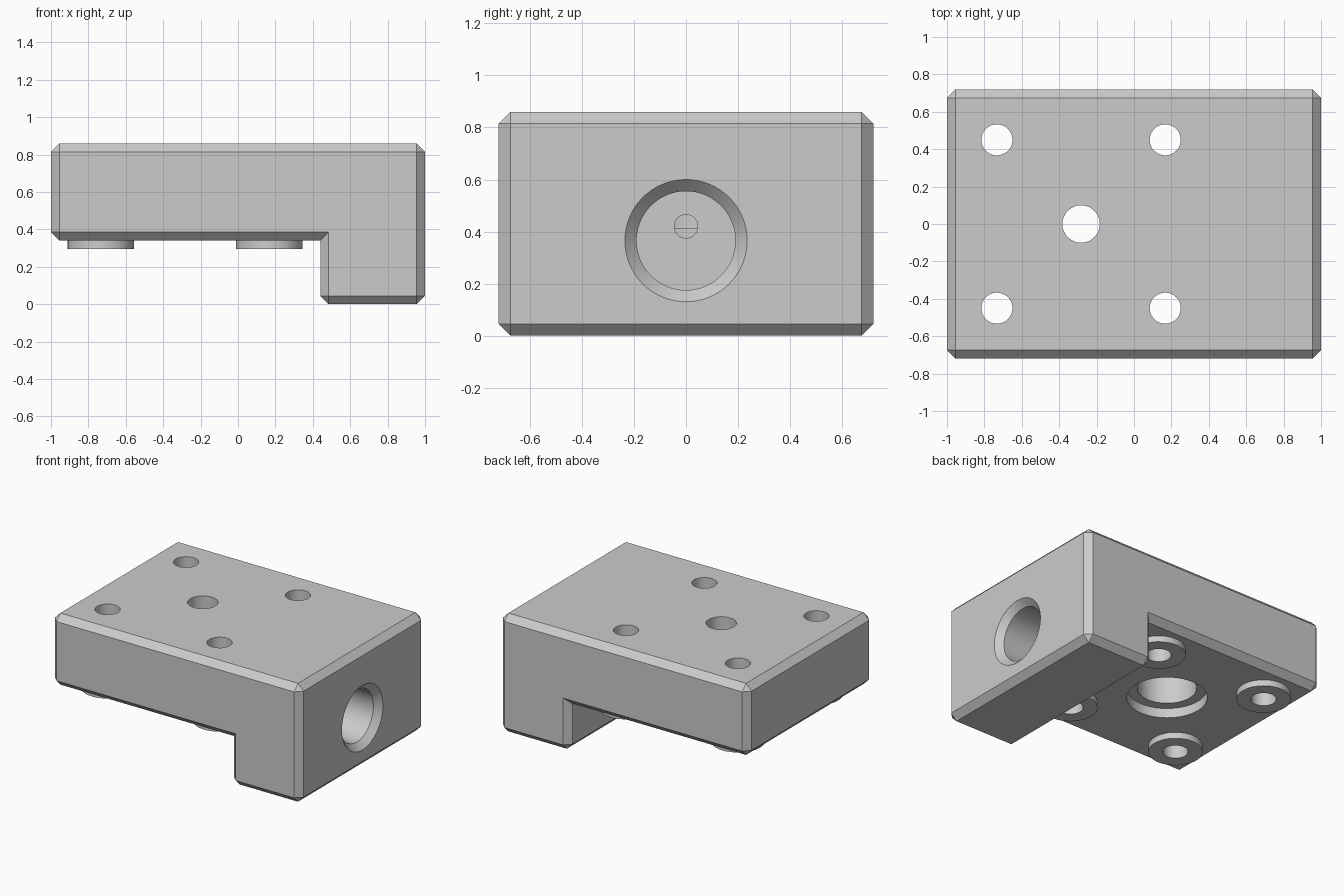
import bpy
import bmesh
from mathutils import Matrix, Vector

old = bpy.data.objects.get("Cube")
if old:
    bpy.data.objects.remove(old, do_unlink=True)

# Main dimensions
HALF_W = 0.72        # half depth along y
TOP = 0.86
UNDER = 0.34         # underside of the thin plate
STEP_X = 0.44        # inner wall of the thick end
CHAMFER = 0.045
POCKET_X = -0.283
BORE_Z = 0.365
SCREW_SPOTS = [(POCKET_X + sx * 0.45, sy * 0.45) for sx in (-1, 1) for sy in (-1, 1)]

gray = bpy.data.materials.new("plain gray")
gray.use_nodes = True
color = (0.6, 0.6, 0.6, 1)
gray.diffuse_color = color
gray.node_tree.nodes["Principled BSDF"].inputs["Base Color"].default_value = color


def to_object(name, bm):
    bmesh.ops.recalc_face_normals(bm, faces=bm.faces)
    mesh = bpy.data.meshes.new(name)
    bm.to_mesh(mesh)
    bm.free()
    mesh.materials.append(gray)
    obj = bpy.data.objects.new(name, mesh)
    bpy.context.collection.objects.link(obj)
    return obj


def round_part(name, start, end, r1, r2=None):
    """Cylinder or cone running from start to end."""
    start, end = Vector(start), Vector(end)
    axis = end - start
    turn = axis.to_track_quat('Z', 'Y').to_matrix().to_4x4()
    bm = bmesh.new()
    bmesh.ops.create_cone(bm, cap_ends=True, segments=64, radius1=r1,
                          radius2=r1 if r2 is None else r2, depth=axis.length,
                          matrix=Matrix.Translation((start + end) / 2) @ turn)
    return to_object(name, bm)


def combine(target, tool, operation):
    mod = target.modifiers.new(operation.lower(), 'BOOLEAN')
    mod.operation = operation
    mod.solver = 'EXACT'
    mod.object = tool
    tool.hide_render = True
    bpy.context.view_layer.objects.active = target
    bpy.ops.object.modifier_apply(modifier=mod.name)
    bpy.data.objects.remove(tool, do_unlink=True)


# L-shaped block, every outside edge chamfered
profile = [(-1, UNDER), (STEP_X, UNDER), (STEP_X, 0), (1, 0), (1, TOP), (-1, TOP)]
bm = bmesh.new()
face = bm.faces.new([bm.verts.new((x, -HALF_W, z)) for x, z in profile])
side = bmesh.ops.extrude_face_region(bm, geom=[face])
moved = [v for v in side["geom"] if isinstance(v, bmesh.types.BMVert)]
bmesh.ops.translate(bm, verts=moved, vec=(0, 2 * HALF_W, 0))
bmesh.ops.recalc_face_normals(bm, faces=bm.faces)
outer = [e for e in bm.edges if e.is_convex]
bmesh.ops.bevel(bm, geom=outer, offset=CHAMFER, segments=1, affect='EDGES')
block = to_object("mounting_block", bm)

# Four bosses on the underside, each with a through hole
for x, y in SCREW_SPOTS:
    combine(block, round_part("boss", (x, y, 0.295), (x, y, UNDER + 0.05), 0.178), 'UNION')
for x, y in SCREW_SPOTS:
    combine(block, round_part("screw_hole", (x, y, 0.2), (x, y, 1), 0.083), 'DIFFERENCE')

# Stepped central pocket: shallow recess, bore, narrow hole through the top
for radius, low, high in ((0.265, 0.2, 0.41), (0.195, 0.3, 0.68), (0.1, 0.5, 1)):
    combine(block, round_part("pocket_step", (POCKET_X, 0, low), (POCKET_X, 0, high), radius),
            'DIFFERENCE')

# Countersunk blind bore in the end face
combine(block, round_part("side_bore", (1.1, 0, BORE_Z), (0.5, 0, BORE_Z), 0.19), 'DIFFERENCE')
combine(block, round_part("bore_chamfer", (1.045, 0, BORE_Z), (0.91, 0, BORE_Z), 0.28, 0.145),
        'DIFFERENCE')

# Small passage from the bore to the pocket
combine(block, round_part("passage", (0.6, 0, 0.42), (POCKET_X, 0, 0.42), 0.045), 'DIFFERENCE')

bpy.ops.object.select_all(action='DESELECT')
block.select_set(True)
bpy.context.view_layer.objects.active = block
bpy.ops.object.shade_smooth_by_angle(angle=0.5)
